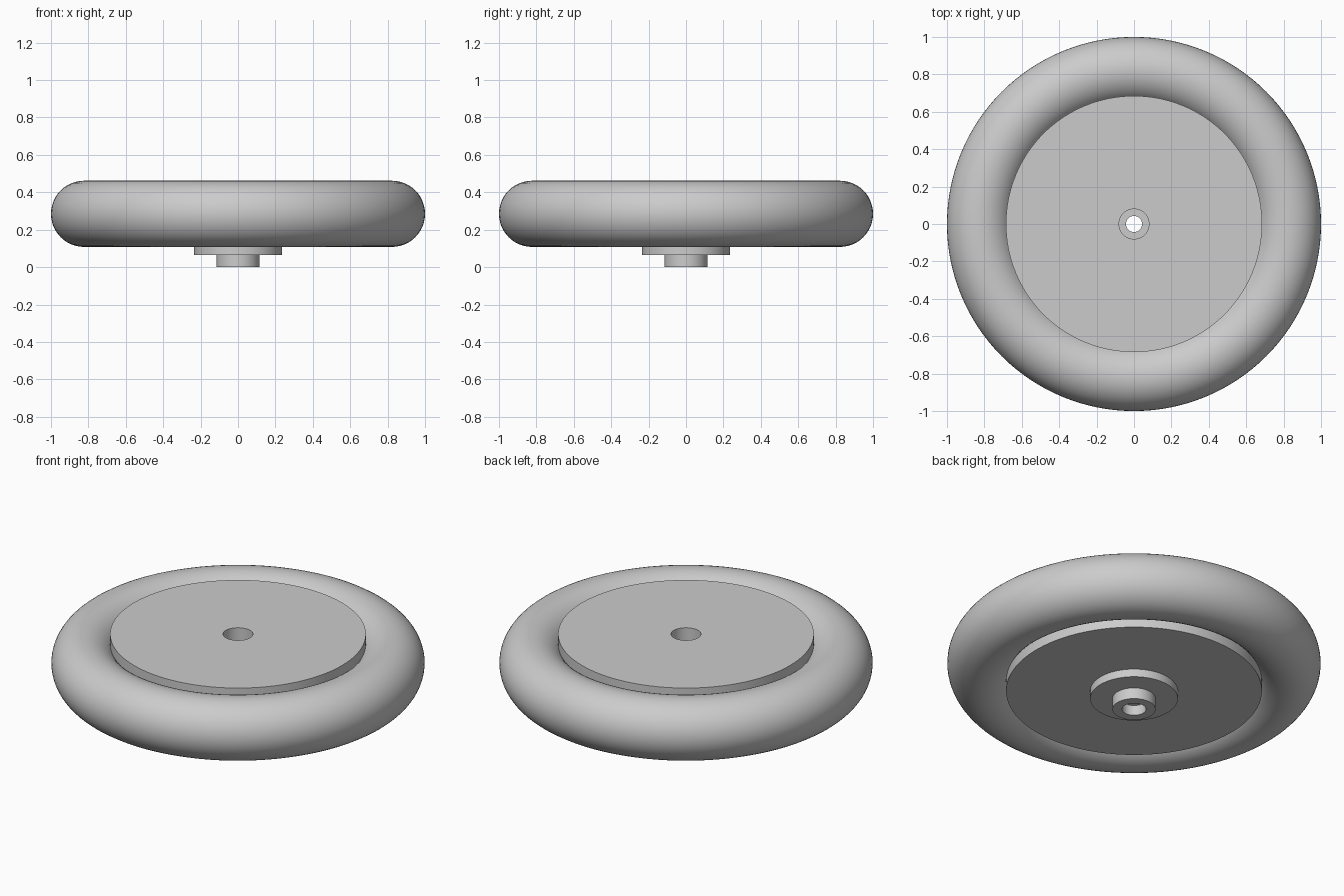
import bpy
import bmesh
from math import pi, radians
from mathutils import Vector, Matrix

cube = bpy.data.objects.get("Cube")
if cube:
    bpy.data.objects.remove(cube)

grey = bpy.data.materials.new("plain grey")
grey.use_nodes = True
colour = (0.6, 0.6, 0.6, 1)
grey.diffuse_color = colour
grey.node_tree.nodes["Principled BSDF"].inputs["Base Color"].default_value = colour


def finish(obj):
    obj.data.materials.append(grey)
    bpy.ops.object.select_all(action="DESELECT")
    obj.select_set(True)
    bpy.context.view_layer.objects.active = obj
    bpy.ops.object.shade_smooth_by_angle(angle=radians(35))


def lathe(name, profile, segments=128):
    """Spin a closed (radius, height) profile around the z axis."""
    bm = bmesh.new()
    verts = [bm.verts.new((r, 0, z)) for r, z in profile]
    edges = [bm.edges.new((v, verts[i - 1])) for i, v in enumerate(verts)]
    bmesh.ops.spin(bm, geom=verts + edges, cent=(0, 0, 0), axis=(0, 0, 1),
                   angle=2 * pi, steps=segments, use_merge=True)
    bmesh.ops.remove_doubles(bm, verts=bm.verts, dist=1e-5)
    bmesh.ops.recalc_face_normals(bm, faces=bm.faces)
    mesh = bpy.data.meshes.new(name)
    bm.to_mesh(mesh)
    bm.free()
    obj = bpy.data.objects.new(name, mesh)
    bpy.context.collection.objects.link(obj)
    finish(obj)


# Round tyre
bpy.ops.mesh.primitive_torus_add(major_radius=0.823, minor_radius=0.177,
                                 major_segments=128, minor_segments=48,
                                 location=(0, 0, 0.285))
tyre = bpy.context.object
tyre.name = "tyre"
finish(tyre)

# Solid wheel disc with a stepped hub below and a stepped bore
bore, recess, socket = 0.043, 0.08, 0.064
lathe("wheel_disc_and_hub", [
    (recess, 0.455), (0.685, 0.455), (0.685, 0.113),   # disc
    (0.235, 0.113), (0.235, 0.066),                    # hub flange
    (0.115, 0.066), (0.115, 0),                        # hub stub
    (socket, 0), (socket, 0.06), (bore, 0.06),         # lower socket
    (bore, 0.12), (recess, 0.12),                      # bore and upper recess
])
